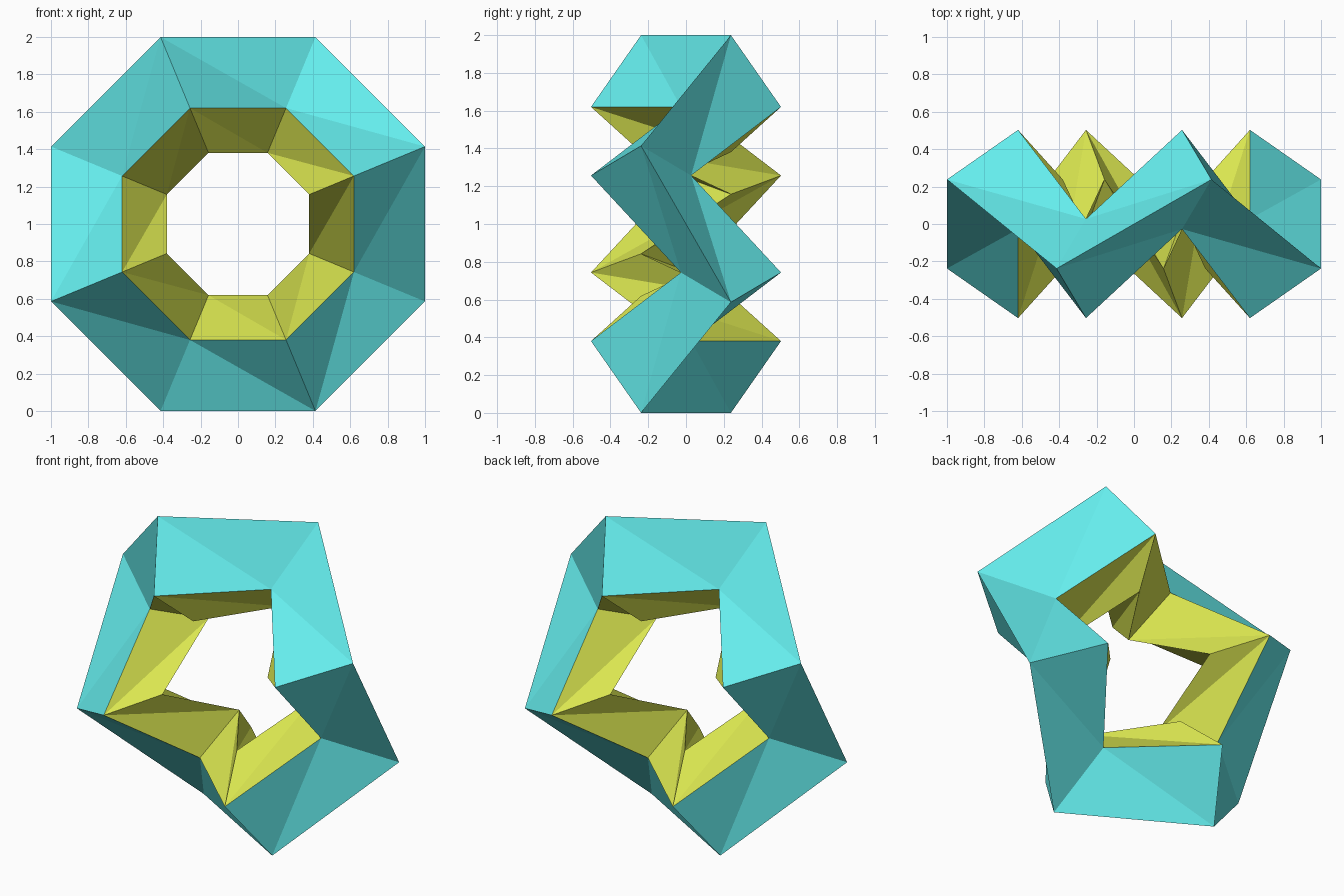
import bpy, bmesh, math

if "Cube" in bpy.data.objects:
    bpy.data.objects.remove(bpy.data.objects["Cube"])

STATIONS = 8
SWAY = 0.238          # front/back zigzag of the tube centre
HALF = 0.265          # half depth of the diamond section
# diamond section (radius, y offset): outer, front, inner, back
SECTION = [(1.082, 0), (0.671, -HALF), (0.412, 0), (0.671, HALF)]


def material(name, color):
    m = bpy.data.materials.new(name)
    m.diffuse_color = color
    m.use_nodes = True
    m.node_tree.nodes["Principled BSDF"].inputs["Base Color"].default_value = m.diffuse_color
    return m


bm = bmesh.new()

# diamond sections around the ring, alternating back and forward
rings = []
for i in range(STATIONS):
    a = math.radians(22.5 + 45 * i)
    shift = SWAY if i % 2 else -SWAY
    rings.append([bm.verts.new((r * math.cos(a), y + shift, 1 + r * math.sin(a)))
                  for r, y in SECTION])

# folded triangle pairs; outer faces cyan, inner faces yellow
for i in range(0, STATIONS, 2):
    fwd = rings[i]
    for back in (rings[i - 1], rings[i + 1]):
        for j in range(4):
            k = (j + 1) % 4
            for tri in ((fwd[j], back[j], back[k]), (fwd[j], back[k], fwd[k])):
                bm.faces.new(tri).material_index = 1 if j in (1, 2) else 0

bmesh.ops.recalc_face_normals(bm, faces=bm.faces)
mesh = bpy.data.meshes.new("folded_ring")
bm.to_mesh(mesh)
bm.free()
mesh.materials.append(material("cyan", (0.13, 0.85, 0.85, 1)))
mesh.materials.append(material("yellow", (0.70, 0.79, 0.08, 1)))
ring = bpy.data.objects.new("folded_ring", mesh)
bpy.context.collection.objects.link(ring)
